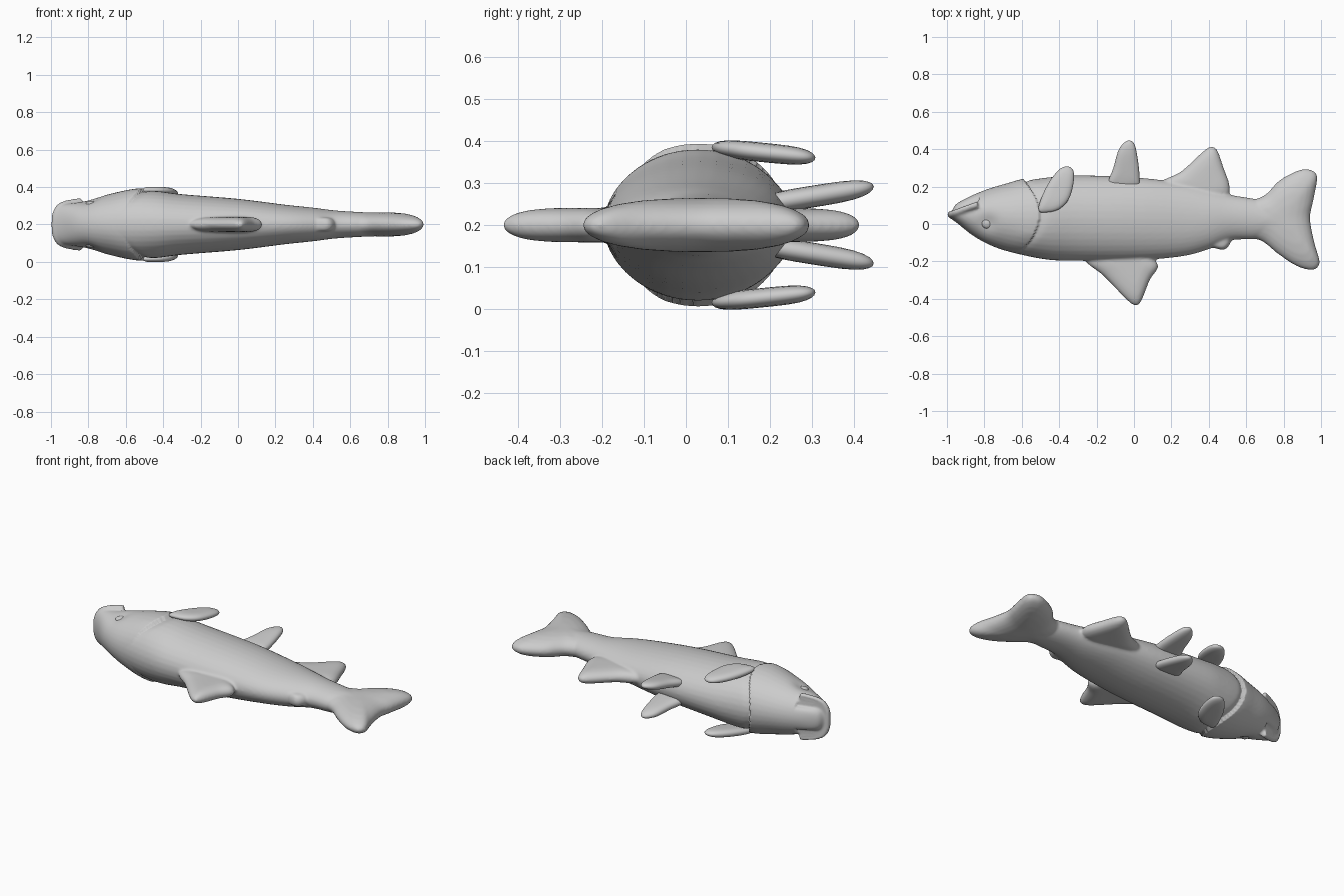
import bpy, bmesh, math
from mathutils import Vector

if "Cube" in bpy.data.objects:
    bpy.data.objects.remove(bpy.data.objects["Cube"])

ZC = 0.2  # height of the fish's symmetry plane (it lies on its side)


def spline(pts, n, closed=False):
    """Catmull-Rom through points, n samples per span."""
    P = [Vector(p) for p in pts]
    m = len(P)
    get = (lambda i: P[i % m]) if closed else (lambda i: P[max(0, min(m - 1, i))])
    out = []
    for i in range(m if closed else m - 1):
        a, b, c, d = get(i - 1), get(i), get(i + 1), get(i + 2)
        for k in range(n):
            t = k / n
            out.append(0.5 * (2 * b + (c - a) * t + (2 * a - 5 * b + 4 * c - d) * t * t
                              + (3 * b - a - 3 * c + d) * t ** 3))
    if not closed:
        out.append(P[-1])
    return out


def finish(bm, name):
    bmesh.ops.recalc_face_normals(bm, faces=bm.faces)
    me = bpy.data.meshes.new(name)
    bm.to_mesh(me)
    bm.free()
    me.shade_smooth()
    ob = bpy.data.objects.new(name, me)
    bpy.context.collection.objects.link(ob)
    return ob


def bridge(bm, r1, r2):
    n = len(r1)
    for i in range(n):
        bm.faces.new((r1[i], r1[(i + 1) % n], r2[(i + 1) % n], r2[i]))


def body(name, sections, sides=36):
    """Loft of elliptical sections (x, belly y, back y, half width)."""
    bm = bmesh.new()
    rings = []
    for x, y1, y0, w in spline(sections, 5):
        ring = []
        for i in range(sides):
            a = 2 * math.pi * i / sides
            ring.append(bm.verts.new((x, (y0 + y1) / 2 + (y1 - y0) / 2 * math.cos(a),
                                      ZC + w * math.sin(a))))
        rings.append(ring)
    for r1, r2 in zip(rings, rings[1:]):
        bridge(bm, r1, r2)
    bm.faces.new(rings[0])
    bm.faces.new(rings[-1])
    return finish(bm, name)


def fin(name, outline, centre, thick, z=ZC, slope=0.0, power=4):
    """Pillow-shaped fin from a closed outline; slope tilts it in z along y."""
    bm = bmesh.new()
    edge = spline(outline, 5, True)
    c = Vector(centre)

    def ring(s, side):
        h = thick * math.sqrt(max(0, 1 - s ** power)) * side
        pts = [c + (p - c) * s for p in edge]
        return [bm.verts.new((p.x, p.y, z + slope * (p.y - c.y) + h)) for p in pts]

    rim = ring(1, 1)
    for side in (1, -1):
        prev = rim
        for s in (0.98, 0.93, 0.84, 0.7, 0.5, 0.25):
            cur = ring(s, side)
            bridge(bm, prev, cur)
            prev = cur
        tip = bm.verts.new((c.x, c.y, z + thick * side))
        for i in range(len(prev)):
            bm.faces.new((prev[i], prev[(i + 1) % len(prev)], tip))
    return finish(bm, name)


# Trunk and head
trunk = body("fish_body", [
    (-.995, .07, .045, .05), (-.98, .085, .03, .08), (-.94, .115, 0, .105),
    (-.85, .16, -.07, .12), (-.74, .2, -.125, .15), (-.6, .228, -.165, .178),
    (-.45, .25, -.192, .18), (-.3, .26, -.197, .162), (0, .25, -.194, .137),
    (.25, .22, -.174, .106), (.4, .185, -.135, .09), (.52, .155, -.087, .075),
    (.66, .132, -.08, .066), (.8, .1, -.05, .058), (.88, .05, -.01, .03)])

# Fins on the symmetry plane
parts = [trunk]
parts.append(fin("tail_fin", [
    (.6, .1), (.7, .155), (.78, .235), (.88, .287), (.94, .292), (.98, .255), (.96, .13),
    (.942, .03), (.965, -.1), (.993, -.2), (.975, -.24), (.93, -.245), (.86, -.22),
    (.77, -.16), (.69, -.095), (.6, -.05)], (.79, .04), .064, power=2.6))
parts.append(fin("dorsal_fin", [
    (-.26, -.19), (-.16, -.28), (-.04, -.405), (.01, -.436), (.04, -.41), (.085, -.3),
    (.128, -.235), (.11, -.19), (.04, -.13), (-.14, -.12)], (0, -.22), .041))
parts.append(fin("anal_fin", [
    (.14, .22), (.25, .28), (.36, .38), (.41, .414), (.445, .395), (.48, .3),
    (.512, .2), (.49, .14), (.36, .12), (.22, .15)], (.38, .22), .04))
parts.append(fin("adipose_fin", [
    (.36, -.12), (.42, -.127), (.475, -.138), (.505, -.12), (.515, -.08), (.44, -.05)],
    (.45, -.09), .038))

# Upper lip: a curved roll around the wide mouth
cu = bpy.data.curves.new("lip", 'CURVE')
cu.dimensions = '3D'
cu.bevel_depth = .02
cu.use_fill_caps = True
half = [(-.835, .118, .122), (-.89, .1, .115), (-.945, .078, .098), (-.972, .066, .06)]
path = spline(half + [(-.978, .062, 0)] + [(x, y, -z) for x, y, z in half[::-1]], 4)
sp = cu.splines.new('POLY')
sp.points.add(len(path) - 1)
for p, v in zip(sp.points, path):
    p.co = (v.x, v.y - .012, v.z + ZC, 1)
lip = bpy.data.objects.new("lip", cu)
bpy.context.collection.objects.link(lip)
bpy.ops.object.select_all(action='DESELECT')
lip.select_set(True)
bpy.context.view_layer.objects.active = lip
bpy.ops.object.convert(target='MESH')
parts.append(bpy.context.view_layer.objects.active)

# Blend the trunk, lip and middle fins into one skin
bpy.ops.object.select_all(action='DESELECT')
for p in parts:
    p.select_set(True)
bpy.context.view_layer.objects.active = trunk
bpy.ops.object.join()
m = trunk.modifiers.new("skin", 'REMESH')
m.mode = 'VOXEL'
m.voxel_size = .008
m.use_smooth_shade = True
s = trunk.modifiers.new("soften", 'SMOOTH')
s.factor = .5
s.iterations = 6
bpy.ops.object.convert(target='MESH')
trunk = bpy.context.view_layer.objects.active

# Sculpt the gill-cover step, the mouth groove and the eye sockets
moves = []
for v in trunk.data.vertices:
    x, y, z = v.co
    if x > -.45:
        continue
    d = 0.0
    gap = (-.505 - 2.6 * (y - .05) ** 2) - x
    fade = min(1, max(0, (y + .15) / .1))
    if gap > 0:
        d += .012 * fade * math.exp(-(gap / .1) ** 2)
    else:
        d -= .008 * fade * math.exp(-(gap / .03) ** 2)
    if x < -.83:
        d -= .014 * math.exp(-((y - (.083 + .36 * (x + .98))) / .01) ** 2)
    r = math.hypot(x + .785, y - .005)
    d += -.014 * math.exp(-(r / .05) ** 2)
    moves.append((v.index, v.co + v.normal * d))
for i, co in moves:
    trunk.data.vertices[i].co = co
trunk.data.shade_smooth()

# Paired fins and eyes, mirrored about the symmetry plane
for label, k in (("upper", 1), ("lower", -1)):
    fin(label + "_pectoral_fin", [
        (-.51, .07), (-.495, .14), (-.45, .23), (-.395, .295), (-.35, .307), (-.323, .28),
        (-.325, .21), (-.35, .13), (-.4, .08), (-.46, .063)],
        (-.41, .18), .023, ZC + .173 * k, -.1 * k)
    fin(label + "_pelvic_fin", [
        (-.14, .2), (-.11, .3), (-.08, .4), (-.035, .445), (0, .43), (.018, .36),
        (.03, .25), (.02, .19), (-.06, .17)],
        (-.045, .29), .026, ZC + .066 * k, .16 * k)
    bm = bmesh.new()
    bmesh.ops.create_uvsphere(bm, u_segments=20, v_segments=12, radius=.03)
    for v in bm.verts:
        v.co = (v.co.x - .785, v.co.y + .005, v.co.z * .6 + ZC + .108 * k)
    finish(bm, label + "_eye")
